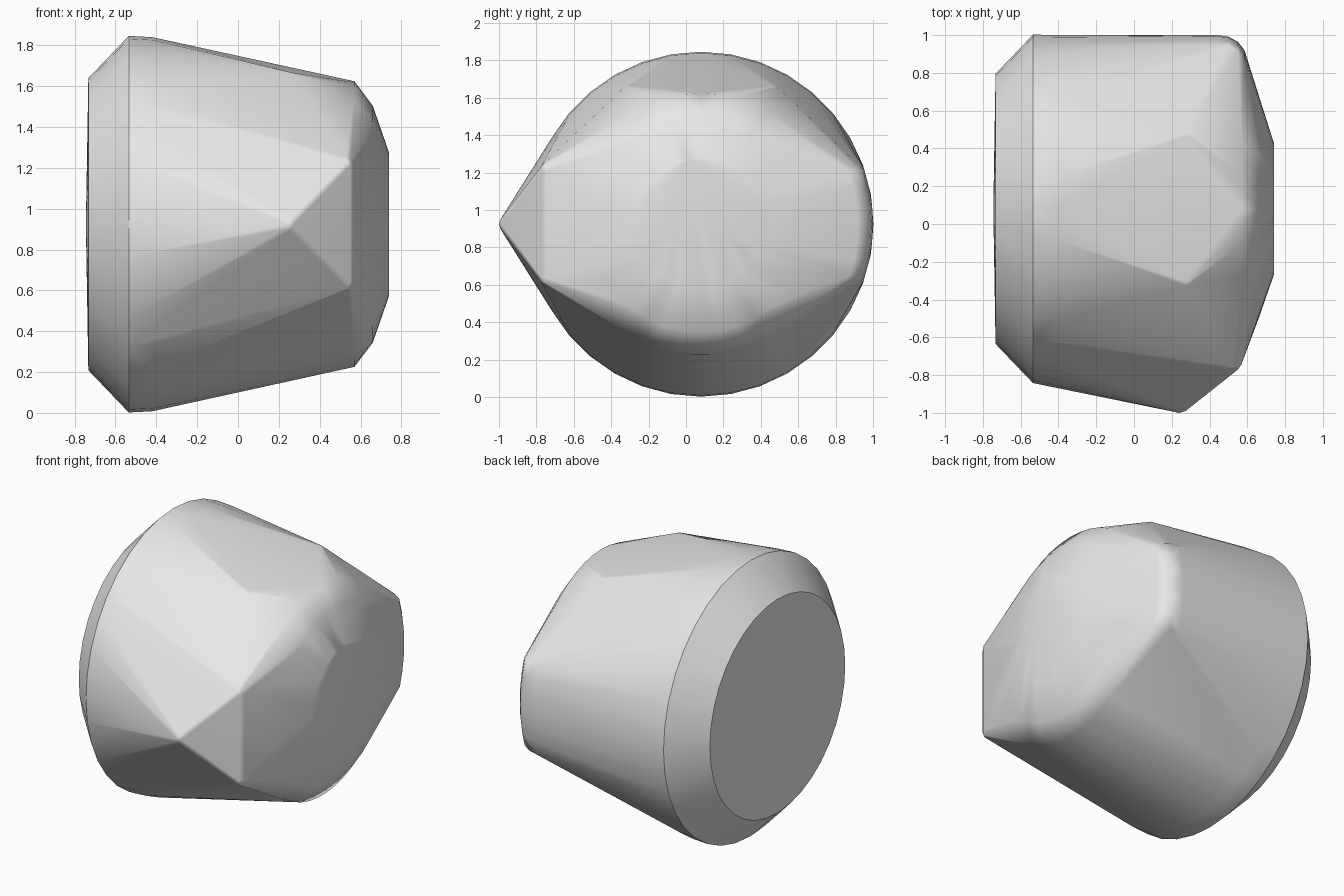
import bpy, bmesh, math
from mathutils import Vector

if "Cube" in bpy.data.objects:
    bpy.data.objects.remove(bpy.data.objects["Cube"], do_unlink=True)

CY, CZ = 0.08, 0.924      # axis of the round body, which runs along x
RIM, BASE = -0.535, -0.733
points = []


def arc(x, r, start=0, end=360, n=36):
    """Points on a circle, or part of one, around the axis; 0 degrees is the back."""
    for i in range(n):
        a = math.radians(start + (end - start) * i / (n if end - start == 360 else n - 1))
        points.append(Vector((x, CY + r * math.cos(a), CZ + r * math.sin(a))))


def knob(x, r, angle, size):
    """A small ball that rounds one corner of the body."""
    a = math.radians(angle)
    centre = Vector((x, CY + r * math.cos(a), CZ + r * math.sin(a)))
    ball = bmesh.new()
    bmesh.ops.create_icosphere(ball, subdivisions=2, radius=size)
    points.extend(v.co + centre for v in ball.verts)
    ball.free()


# Chamfered round base with a nearly flat end
points.append(Vector((-0.745, CY, CZ)))
arc(BASE, 0.715)
arc(RIM, 0.922)
arc(-0.42, 0.916)

# Domed far end
arc(0.66, 0.58)
arc(0.74, 0.35)
arc(0.57, 0.70, 60, 120, 9)
arc(0.57, 0.70, -130, -50, 12)

# Rounded back edge
for x, r in ((0.44, 0.92), (0.50, 0.912), (0.55, 0.885), (0.585, 0.84)):
    arc(x, r, -19, 19, 7)

# Front point, upper lobes and front corners
knob(0.24, 1.02, 180, 0.06)
for side in (-1, 1):
    knob(0.27, 0.79, 90 + side * 29, 0.05)
    knob(0.52, 0.86, 180 + side * 19.5, 0.05)

# Wrap the body around the points
bm = bmesh.new()
for p in points:
    bm.verts.new(p)
hull = bmesh.ops.convex_hull(bm, input=bm.verts[:])
bmesh.ops.delete(bm, geom=[v for v in bm.verts if not v.link_faces], context="VERTS")
bmesh.ops.recalc_face_normals(bm, faces=bm.faces[:])

# Smooth everywhere but on the two base rims
for f in bm.faces:
    f.smooth = True
for e in bm.edges:
    if any(all(abs(v.co.x - x) < 0.002 for v in e.verts) for x in (RIM, BASE)):
        e.smooth = False

mesh = bpy.data.meshes.new("body")
bm.to_mesh(mesh)
bm.free()
body = bpy.data.objects.new("body", mesh)
bpy.context.collection.objects.link(body)
weighted = body.modifiers.new("even_shading", "WEIGHTED_NORMAL")
weighted.keep_sharp = True

# Plain grey
grey = bpy.data.materials.new("light_grey")
grey.use_nodes = True
colour = (0.8, 0.8, 0.8, 1)
grey.diffuse_color = colour
grey.node_tree.nodes["Principled BSDF"].inputs["Base Color"].default_value = colour
mesh.materials.append(grey)
